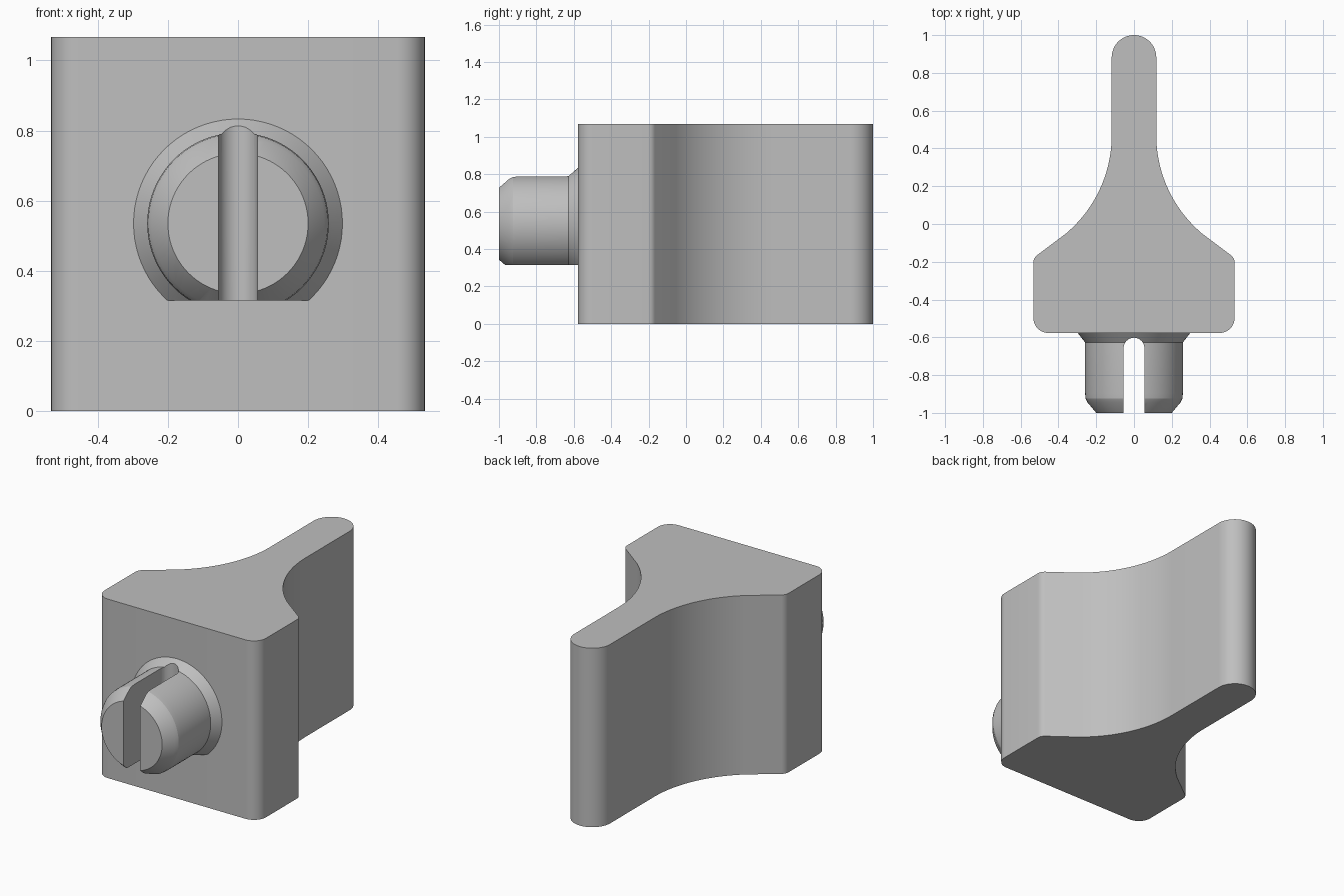
import bpy, bmesh
from math import sin, cos, pi, radians
from mathutils import Vector, Matrix

cube = bpy.data.objects.get("Cube")
if cube:
    bpy.data.objects.remove(cube, do_unlink=True)

grey = bpy.data.materials.new("light_grey")
grey.use_nodes = True
COLOUR = (0.52, 0.52, 0.52, 1)
grey.diffuse_color = COLOUR
grey.node_tree.nodes["Principled BSDF"].inputs["Base Color"].default_value = COLOUR


def finish(bm, name):
    bmesh.ops.recalc_face_normals(bm, faces=bm.faces)
    mesh = bpy.data.meshes.new(name)
    bm.to_mesh(mesh)
    bm.free()
    mesh.materials.append(grey)
    obj = bpy.data.objects.new(name, mesh)
    bpy.context.collection.objects.link(obj)
    return obj


def select(obj):
    bpy.ops.object.select_all(action='DESELECT')
    obj.select_set(True)
    bpy.context.view_layer.objects.active = obj


def arc(cx, cy, r, a0, a1, n):
    angles = [radians(a0 + (a1 - a0) * i / n) for i in range(n + 1)]
    return [(cx + r * cos(a), cy + r * sin(a)) for a in angles]


def prism(outline, z0, z1, name):
    bm = bmesh.new()
    face = bm.faces.new([bm.verts.new((x, y, z0)) for x, y in outline])
    top = bmesh.ops.extrude_face_region(bm, geom=[face])
    verts = [v for v in top["geom"] if isinstance(v, bmesh.types.BMVert)]
    bmesh.ops.translate(bm, verts=verts, vec=(0, 0, z1 - z0))
    return finish(bm, name)


# Body: square base flowing through concave flanks into a rounded grip
W, FRONT, GRIP, R = 0.533, -0.577, 0.118, 0.68
half = arc(W - 0.08, FRONT + 0.08, 0.08, -90, 0, 10)
half += arc(W - 0.05, -0.205, 0.05, 0, 50, 6)
half += arc(GRIP + R, 0.47, R, 230, 180, 24)
half += arc(0, 1 - GRIP, GRIP, 0, 90, 14)
body = prism(half + [(-x, y) for x, y in reversed(half[:-1])], 0, 1.067, "grip_body")

# Pin: lathed profile (radius, y) around the y axis, with a flat underside
AXIS_Z, FLAT_Z = 0.535, 0.315
profile = [(0, -1), (0.2, -1), (0.246, -0.945), (0.256, -0.925), (0.259, -0.895),
           (0.259, -0.627), (0.298, FRONT), (0.298, -0.54), (0, -0.54)]
bm = bmesh.new()
verts = [bm.verts.new((r, y, AXIS_Z)) for r, y in profile]
edges = [bm.edges.new(pair) for pair in zip(verts, verts[1:])]
bmesh.ops.spin(bm, geom=verts + edges, cent=(0, 0, AXIS_Z), axis=(0, 1, 0),
               angle=2 * pi, steps=80, use_duplicate=False)
bmesh.ops.remove_doubles(bm, verts=bm.verts, dist=0.0001)
cut = bmesh.ops.bisect_plane(bm, geom=bm.verts[:] + bm.edges[:] + bm.faces[:],
                             plane_co=(0, 0, FLAT_Z), plane_no=(0, 0, -1), clear_outer=True)
rim = [e for e in cut["geom_cut"] if isinstance(e, bmesh.types.BMEdge)]
bmesh.ops.holes_fill(bm, edges=rim, sides=0)
pin = finish(bm, "split_pin")

# Slot splitting the pin, with a rounded inner end
S = 0.055
slot = prism([(-S, -1.2), (S, -1.2)] + arc(0, -0.602 - S, S, 0, 180, 16), 0.1, 1, "slot_cutter")
slot.hide_render = True
mod = pin.modifiers.new("slot", 'BOOLEAN')
mod.operation = 'DIFFERENCE'
mod.solver = 'EXACT'
mod.object = slot
select(pin)
bpy.ops.object.modifier_apply(modifier=mod.name)
bpy.data.objects.remove(slot, do_unlink=True)

# Smooth curved walls, keep hard edges
for obj in (body, pin):
    select(obj)
    bpy.ops.object.shade_smooth_by_angle(angle=radians(20))
